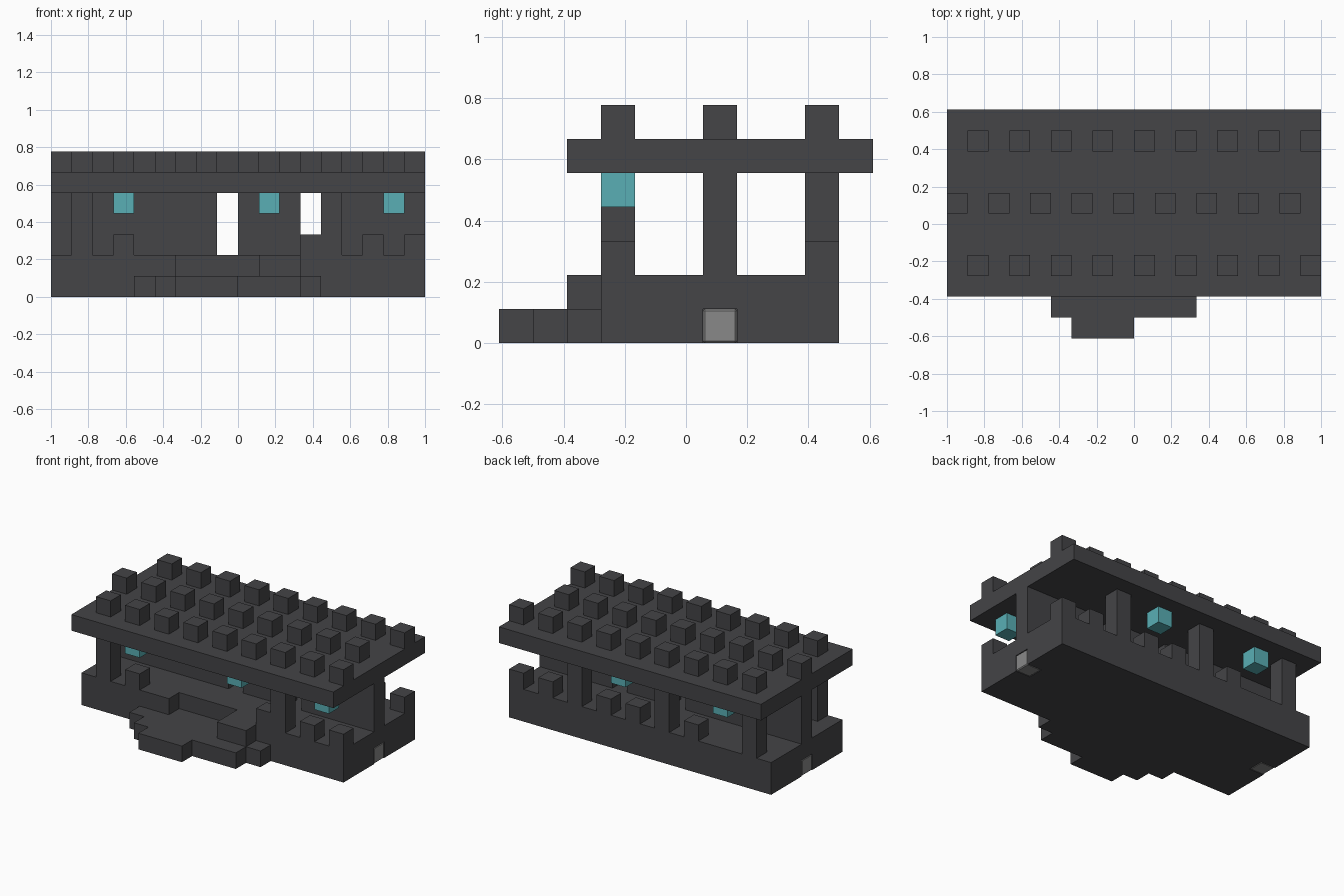
import bpy
import bmesh
from mathutils import Vector

default_cube = bpy.data.objects.get("Cube")
if default_cube:
    bpy.data.objects.remove(default_cube, do_unlink=True)

CELL = 1 / 9  # every part snaps to a grid of this size
FRONT, MIDDLE, BACK = -2.5, 0.5, 3.5  # near edge of each row of blocks


def make_material(name, colour):
    material = bpy.data.materials.new(name)
    material.use_nodes = True
    material.diffuse_color = (*colour, 1)
    shader = material.node_tree.nodes["Principled BSDF"]
    shader.inputs["Base Color"].default_value = (*colour, 1)
    shader.inputs["Roughness"].default_value = 0.9
    return material


dark_stone = make_material("dark stone", (0.058, 0.058, 0.063))
light_stone = make_material("light stone", (0.25, 0.25, 0.25))
teal_glow = make_material("teal glow", (0.1, 0.43, 0.46))


def finish(name, bm, material):
    bmesh.ops.recalc_face_normals(bm, faces=bm.faces)
    bmesh.ops.scale(bm, vec=Vector((CELL, CELL, CELL)), verts=bm.verts)
    mesh = bpy.data.meshes.new(name)
    bm.to_mesh(mesh)
    bm.free()
    mesh.materials.append(material)
    obj = bpy.data.objects.new(name, mesh)
    bpy.context.collection.objects.link(obj)
    return obj


def add_box(bm, x0, x1, y0, y1, z0, z1):
    verts = bmesh.ops.create_cube(bm, size=1)["verts"]
    for v in verts:
        v.co = Vector((x1 if v.co.x > 0 else x0,
                       y1 if v.co.y > 0 else y0,
                       z1 if v.co.z > 0 else z0))


def slab(name, outline, z0, z1):
    """Extrude a floor outline upwards."""
    bm = bmesh.new()
    face = bm.faces.new([bm.verts.new((x, y, z0)) for x, y in outline])
    top = bmesh.ops.extrude_face_region(bm, geom=[face], use_keep_orig=True)["geom"]
    raised = [g for g in top if isinstance(g, bmesh.types.BMVert)]
    bmesh.ops.translate(bm, vec=(0, 0, z1 - z0), verts=raised)
    return finish(name, bm, dark_stone)


def block_row(name, starts, y, z0, z1, material=dark_stone):
    """Row of one-cell-wide blocks, each starting at a given x."""
    bm = bmesh.new()
    for x in starts:
        add_box(bm, x, x + 1, y, y + 1, z0, z1)
    return finish(name, bm, material)


# Lower foundation with the stepped entrance and an end niche on each side
slab("foundation", [
    (-9, -2.5), (-5, -2.5), (-5, -3.5), (-4, -3.5), (-4, -4.5), (-3, -4.5),
    (-3, -5.5), (0, -5.5), (0, -4.5), (3, -4.5), (3, -3.5), (4, -3.5),
    (4, -2.5), (9, -2.5), (9, 0.5), (8, 0.5), (8, 1.5), (9, 1.5), (9, 4.5),
    (-9, 4.5), (-9, 1.5), (-8, 1.5), (-8, 0.5), (-9, 0.5)], 0, 1)

# Upper floor with the recessed step and the landing
slab("floor", [
    (-9, -2.5), (-3, -2.5), (-3, -1.5), (1, -1.5), (1, -3.5), (3, -3.5),
    (3, -2.5), (9, -2.5), (9, 4.5), (-9, 4.5)], 1, 2)

# Light stones set in the end niches
for side, x in (("left", 8), ("right", -9)):
    stone = block_row(side + "_niche_stone", [x], MIDDLE, 0, 1, light_stone)
    bevel = stone.modifiers.new("worn edges", "BEVEL")
    bevel.width = 0.006
    bevel.segments = 1

# Spine wall with its two openings
bm = bmesh.new()
for x0, x1 in ((-9, -1), (0, 3), (4, 9)):
    add_box(bm, x0, x1, MIDDLE, MIDDLE + 1, 2, 5)
finish("spine_wall", bm, dark_stone)

# Pillars, parapet blocks and hanging lamps
block_row("front_pillars", (-8, 4), FRONT, 2, 5)
block_row("back_pillars", (-8, -2, 4), BACK, 2, 5)
block_row("front_parapet", (-6, 3, 6, 8), FRONT, 2, 3)
block_row("back_parapet", (-4, 0, 2, 6, 8), BACK, 2, 3)
block_row("front_lamps", (-6, 1, 7), FRONT, 4, 5, teal_glow)
block_row("back_lamps", (-6, 1), BACK, 4, 5, teal_glow)

# Roof slab with three staggered rows of studs
slab("roof", [(-9, -3.5), (9, -3.5), (9, 5.5), (-9, 5.5)], 5, 6)
block_row("front_roof_studs", range(-8, 9, 2), FRONT, 6, 7)
block_row("middle_roof_studs", range(-9, 8, 2), MIDDLE, 6, 7)
block_row("back_roof_studs", range(-8, 9, 2), BACK, 6, 7)
